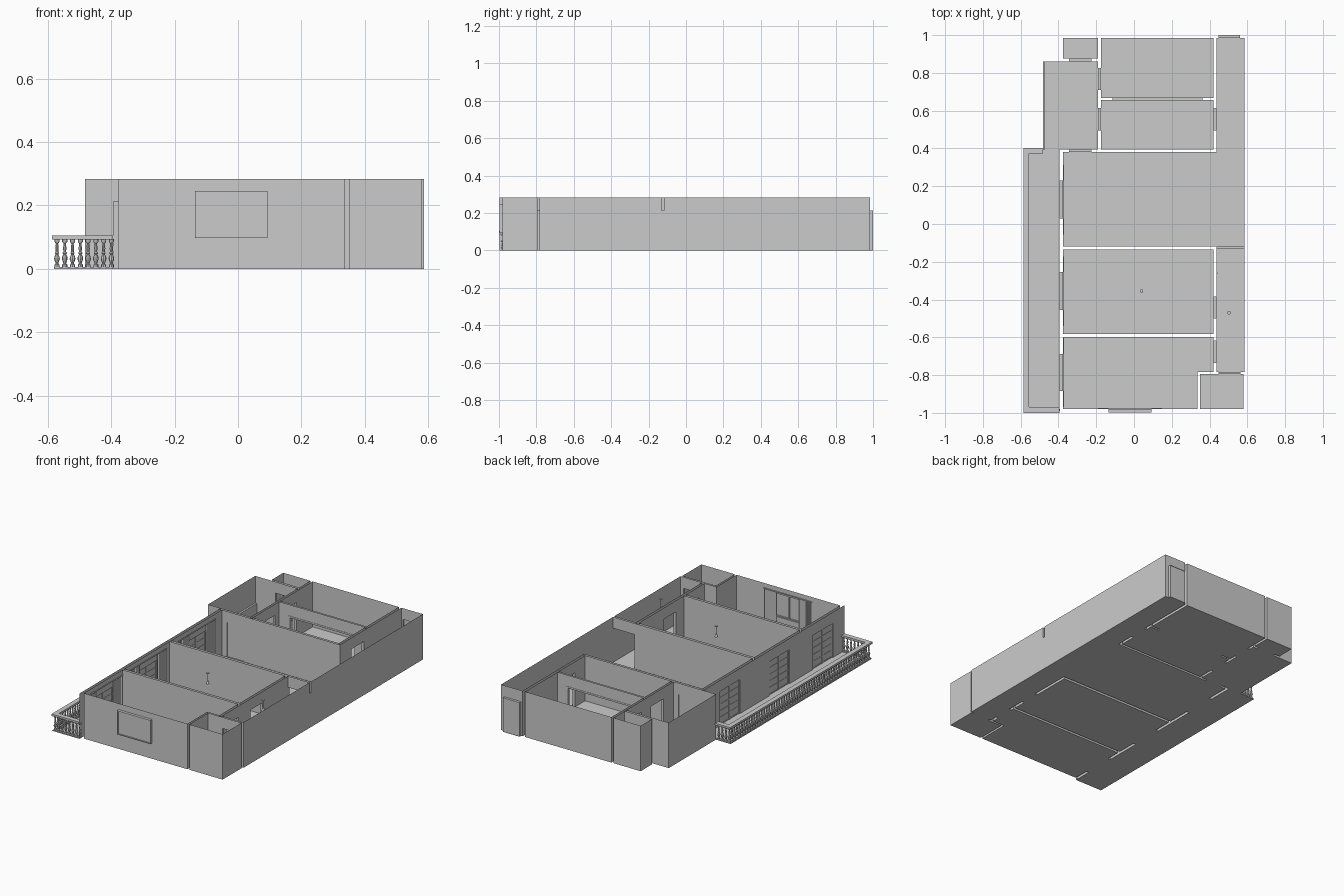
import bpy, bmesh, math
from mathutils import Vector

if "Cube" in bpy.data.objects:
    bpy.data.objects.remove(bpy.data.objects["Cube"])

H, DH = 0.283, 0.213          # wall height, door height
RIGHT, WEST = 0.586, -0.377


def finish(bm, name, smooth=False):
    bmesh.ops.remove_doubles(bm, verts=bm.verts, dist=0.00005)
    me = bpy.data.meshes.new(name)
    bm.to_mesh(me)
    bm.free()
    ob = bpy.data.objects.new(name, me)
    bpy.context.collection.objects.link(ob)
    if smooth:
        bpy.context.view_layer.objects.active = ob
        ob.select_set(True)
        bpy.ops.object.shade_smooth_by_angle(angle=math.radians(40))
        ob.select_set(False)
    return ob


def face(bm, *pts):
    bm.faces.new([bm.verts.new(p) for p in pts])


def add_box(bm, x0, x1, y0, y1, z0, z1):
    vs = bmesh.ops.create_cube(bm, size=1)["verts"]
    for v in vs:
        v.co = Vector(((x0 + x1) / 2 + v.co.x * (x1 - x0), (y0 + y1) / 2 + v.co.y * (y1 - y0),
                       (z0 + z1) / 2 + v.co.z * (z1 - z0)))


def lathe(bm, profile, cx, cy, n=8):
    rings = [[bm.verts.new((cx + r * math.cos(2 * math.pi * i / n), cy + r * math.sin(2 * math.pi * i / n), z))
              for i in range(n)] for r, z in profile]
    for a, b in zip(rings, rings[1:]):
        for i in range(n):
            bm.faces.new((a[i], a[(i + 1) % n], b[(i + 1) % n], b[i]))
    bm.faces.new(rings[0][::-1])
    bm.faces.new(rings[-1])


# Openings through the gaps between rooms: x0, x1, y0, y1, z0, z1, direction crossed
openings = {
    "kitchen_north_door": (-0.19, -0.175, 0.71, 0.825, 0, DH, "x"),
    "kitchen_middle_door": (-0.19, -0.175, 0.495, 0.615, 0, DH, "x"),
    "closet_door": (-0.343, -0.225, 0.86, 0.875, 0, DH, "y"),
    "kitchen_hall_door": (-0.343, -0.225, 0.38, 0.394, 0, DH, "y"),
    "wide_opening": (-0.115, 0.362, 0.656, 0.667, 0, DH, "y"),
    "middle_hall_door": (0.42, 0.437, 0.495, 0.615, 0, DH, "x"),
    "entrance": (0.448, 0.562, 0.985, 1.0, 0, DH, "y"),
    "hall_passage": (0.437, RIGHT, -0.132, -0.118, 0, DH, "y"),
    "bedroom_door": (0.42, 0.437, -0.5, -0.383, 0, DH, "x"),
    "front_room_door": (0.42, 0.437, -0.735, -0.618, 0, DH, "x"),
    "bathroom_door": (0.448, 0.565, -0.794, -0.783, 0, DH, "y"),
    "balcony_door_1": (-0.395, WEST, 0.03, 0.23, 0, DH, "x"),
    "balcony_door_2": (-0.395, WEST, -0.455, -0.255, 0, DH, "x"),
    "balcony_door_3": (-0.395, WEST, -0.885, -0.687, 0, DH, "x"),
    "front_window": (-0.136, 0.093, -0.997, -0.98, 0.097, 0.245, "y"),
}


def wall(bm, a, b):
    """Thin wall from a to b with every touching opening left out."""
    ax = 0 if abs(a[0] - b[0]) > abs(a[1] - b[1]) else 1
    c, lo, hi = a[1 - ax], min(a[ax], b[ax]), max(a[ax], b[ax])
    holes = []
    for o in openings.values():
        if (o[6] == "y") != (ax == 0):
            continue
        s, t = o[2 * ax:2 * ax + 2], o[2 * (1 - ax):2 * (1 - ax) + 2]
        if t[0] - 0.001 <= c <= t[1] + 0.001 and s[0] >= lo - 0.001 and s[1] <= hi + 0.001:
            holes.append((s[0], s[1], o[4], o[5]))
    holes.sort()

    def quad(s0, s1, z0, z1):
        if s1 - s0 < 0.001 or z1 - z0 < 0.001:
            return
        if a[ax] < b[ax]:
            s0, s1 = s1, s0
        p = [(s0, z0), (s1, z0), (s1, z1), (s0, z1)]
        face(bm, *[(s, c, z) if ax == 0 else (c, s, z) for s, z in p])
    pos = lo
    for s0, s1, z0, z1 in holes:
        quad(pos, s0, 0, H)
        quad(s0, s1, 0, z0)
        quad(s0, s1, z1, H)
        pos = s1
    quad(pos, hi, 0, H)


def room(name, pts):
    bm = bmesh.new()
    face(bm, *[(x, y, 0) for x, y in pts])
    for a, b in zip(pts, pts[1:] + pts[:1]):
        wall(bm, a, b)
    finish(bm, name)


def rect(x0, x1, y0, y1):
    return [(x0, y0), (x1, y0), (x1, y1), (x0, y1)]


# Rooms: floor and thin walls
room("north_room", rect(-0.175, 0.42, 0.667, 0.985))
room("middle_room", rect(-0.175, 0.42, 0.394, 0.656))
room("closet", rect(-0.377, -0.19, 0.875, 0.985))
room("kitchen", rect(-0.483, -0.19, 0.394, 0.86))
room("living_hall", [(WEST, -0.118), (RIGHT, -0.118), (RIGHT, 0.985), (0.437, 0.985), (0.437, 0.38), (WEST, 0.38)])
room("bedroom", rect(WEST, 0.42, -0.582, -0.135))
room("front_room", [(WEST, -0.98), (0.337, -0.98), (0.337, -0.783), (0.42, -0.783), (0.42, -0.598), (WEST, -0.598)])
room("south_corridor", rect(0.437, RIGHT, -0.783, -0.132))
room("bathroom", rect(0.35, 0.58, -0.98, -0.794))

# Reveals lining each opening
bm = bmesh.new()
for x0, x1, y0, y1, z0, z1, d in openings.values():
    face(bm, (x0, y0, z0), (x1, y0, z0), (x1, y1, z0), (x0, y1, z0))
    face(bm, (x0, y1, z1), (x1, y1, z1), (x1, y0, z1), (x0, y0, z1))
    for k in (0, 1):
        if d == "x":
            y = (y0, y1)[k]
            face(bm, (x0, y, z0), (x1, y, z0), (x1, y, z1), (x0, y, z1))
        else:
            x = (x0, x1)[k]
            face(bm, (x, y0, z0), (x, y1, z0), (x, y1, z1), (x, y0, z1))
finish(bm, "opening_reveals")

# Kitchen low inner wall and window ledge
bm = bmesh.new()
face(bm, (-0.471, 0.394, 0), (-0.471, 0.86, 0), (-0.471, 0.86, 0.115), (-0.471, 0.394, 0.115))
face(bm, (-0.483, 0.394, 0.115), (-0.471, 0.394, 0.115), (-0.471, 0.86, 0.115), (-0.483, 0.86, 0.115))
finish(bm, "kitchen_window_ledge")

# Closed flush doors
for key, y in (("entrance", 0.996), ("kitchen_hall_door", 0.387)):
    o = openings[key]
    bm = bmesh.new()
    add_box(bm, o[0], o[1], y - 0.002, y + 0.002, 0, DH)
    finish(bm, key + "_leaf")

# Wide opening frame posts
bm = bmesh.new()
for x0, x1, z0 in ((-0.115, -0.1, 0), (0.347, 0.362, 0), (-0.1, 0.347, 0.203)):
    add_box(bm, x0, x1, 0.654, 0.669, z0, DH)
finish(bm, "wide_opening_frame")

# Balcony doors: two leaves with horizontal bars
for k in (1, 2, 3):
    _, _, y0, y1, _, _, _ = openings["balcony_door_%d" % k]
    bm = bmesh.new()
    add_box(bm, -0.388, -0.385, y0, y1, 0, DH)
    mid = (y0 + y1) / 2
    for y in (y0 + 0.004, mid, y1 - 0.004):
        add_box(bm, -0.391, -0.382, y - 0.004, y + 0.004, 0, DH)
    for i in range(6):
        z = 0.004 + i * (DH - 0.008) / 5
        add_box(bm, -0.39, -0.383, y0, y1, z - 0.003, z + 0.003)
    finish(bm, "balcony_door_%d_leaves" % k)

# Front window: glass and frame bars
bm = bmesh.new()
x0, x1, _, _, z0, z1, _ = openings["front_window"]
add_box(bm, x0, x1, -0.993, -0.991, z0, z1)
for a, b in ((x0, x0 + 0.006), ((x0 + x1) / 2 - 0.003, (x0 + x1) / 2 + 0.003), (x1 - 0.006, x1)):
    add_box(bm, a, b, -0.991 if a > x0 and b < x1 else -0.997, -0.984, z0, z1)
for a in (z0, z1 - 0.006):
    add_box(bm, x0, x1, -0.997, -0.984, a, a + 0.006)
finish(bm, "front_window_frame")


# Curtains: pleated panels at both ends of a rod
def curtain(name, s0, s1, c, axis):
    bm = bmesh.new()
    put = (lambda s, t, z: (s, t, z)) if axis == 0 else (lambda s, t, z: (t, s, z))
    w, n = (s1 - s0) * 0.24, 16
    for a in (s0 + 0.01, s1 - 0.01 - w):
        line = [(a + w * i / n, c + 0.003 * (-1) ** i) for i in range(n + 1)]
        for p, q in zip(line, line[1:]):
            face(bm, put(*p, 0.006), put(*q, 0.006), put(*q, 0.252), put(*p, 0.252))
    lo, hi = put(s0, c - 0.002, 0), put(s1, c + 0.002, 0)
    add_box(bm, lo[0], hi[0], lo[1], hi[1], 0.252, 0.256)
    finish(bm, name)


curtain("front_window_curtain", -0.19, 0.148, -0.975, 0)
for k, (a, b) in enumerate(((-0.055, 0.312), (-0.54, -0.172), (-0.97, -0.603))):
    curtain("balcony_curtain_%d" % (k + 1), a, b, -0.372, 1)

# Balcony floor and house wall
bm = bmesh.new()
face(bm, *[(x, y, 0) for x, y in rect(-0.585, -0.395, -0.998, 0.394)])
wall(bm, (-0.395, -0.998), (-0.395, 0.394))
finish(bm, "balcony_floor_and_wall")

# Balustrade: rails and turned balusters on three sides
for name, e, z0, z1 in (("balcony_hand_rail", 0, 0.093, 0.105), ("balcony_base_rail", 0.006, 0, 0.006)):
    bm = bmesh.new()
    add_box(bm, -0.586 + e, -0.556 - e, -1.0 + e, 0.402 - e, z0, z1)
    add_box(bm, -0.556 - e, -0.395, -1.0 + e, -0.97 - e, z0, z1)
    add_box(bm, -0.556 - e, -0.483, 0.372 + e, 0.402 - e, z0, z1)
    finish(bm, name)
profile = [(0.008, 0.005), (0.008, 0.013), (0.004, 0.017), (0.009, 0.031), (0.008, 0.038), (0.004, 0.046),
           (0.007, 0.05), (0.004, 0.054), (0.0055, 0.064), (0.0035, 0.08), (0.008, 0.085), (0.008, 0.094)]
spots = [(-0.571, -0.985 + 1.372 * i / 56) for i in range(57)]
spots += [(-0.571 + 0.0245 * i, -0.985) for i in range(1, 8)]
spots += [(-0.571 + 0.0245 * i, 0.387) for i in range(1, 4)]
bm = bmesh.new()
for x, y in spots:
    lathe(bm, profile, x, y)
finish(bm, "balusters", True)

# Pendant lamps: ceiling disc, thin cord, small shade
for k, (x, y) in enumerate(((0.04, -0.355), (0.503, -0.47))):
    bm = bmesh.new()
    lathe(bm, [(0.009, 0.28), (0.009, 0.283)], x, y, 16)
    lathe(bm, [(0.0006, 0.235), (0.0006, 0.28)], x, y, 6)
    lathe(bm, [(0.009, 0.215), (0.008, 0.222), (0.002, 0.237)], x, y, 16)
    finish(bm, "pendant_lamp_%d" % (k + 1), True)

# Light switch in the corridor
bm = bmesh.new()
add_box(bm, 0.437, 0.441, -0.265, -0.257, 0.12, 0.132)
finish(bm, "light_switch")
